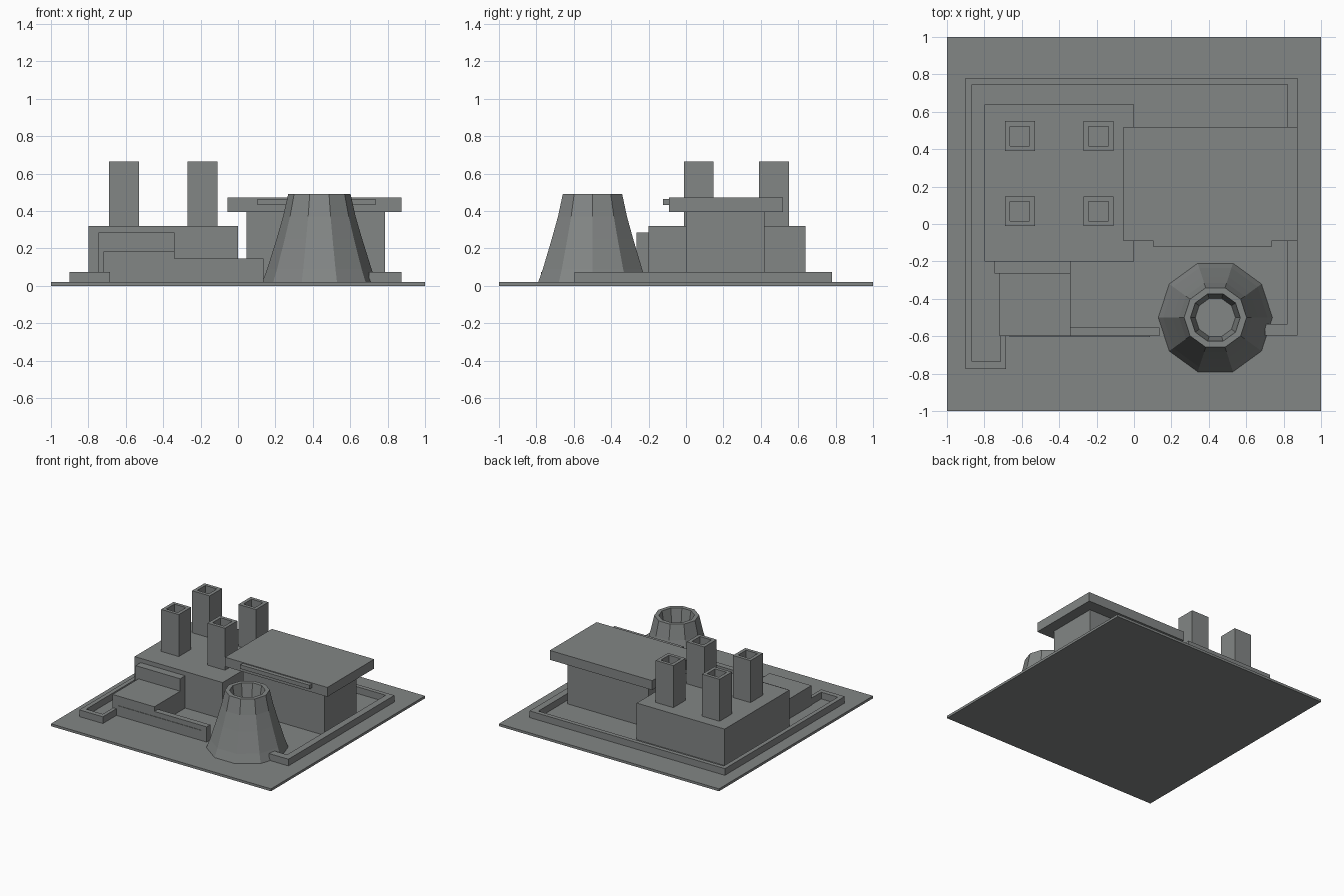
import bpy, bmesh, math

if "Cube" in bpy.data.objects:
    bpy.data.objects.remove(bpy.data.objects["Cube"])

grey = bpy.data.materials.new("concrete_grey")
grey.diffuse_color = (0.225, 0.238, 0.235, 1.0)
grey.use_nodes = True
grey.node_tree.nodes["Principled BSDF"].inputs["Base Color"].default_value = grey.diffuse_color


def finish(name, bm):
    bmesh.ops.recalc_face_normals(bm, faces=bm.faces[:])
    mesh = bpy.data.meshes.new(name)
    bm.to_mesh(mesh)
    bm.free()
    mesh.materials.append(grey)
    obj = bpy.data.objects.new(name, mesh)
    bpy.context.collection.objects.link(obj)
    return obj


def prism(name, outline, z0, z1):
    """Extrude a flat outline from z0 up to z1."""
    bm = bmesh.new()
    face = bm.faces.new([bm.verts.new((x, y, z0)) for x, y in outline])
    top = bmesh.ops.extrude_face_region(bm, geom=[face], use_keep_orig=True)
    verts = [v for v in top["geom"] if isinstance(v, bmesh.types.BMVert)]
    bmesh.ops.translate(bm, verts=verts, vec=(0, 0, z1 - z0))
    return finish(name, bm)


def box(name, x0, x1, y0, y1, z0, z1):
    return prism(name, [(x0, y0), (x1, y0), (x1, y1), (x0, y1)], z0, z1)


def lathe(name, profile, sides, cx, cy, turn=0.0):
    """Faceted solid of revolution, capped at both profile ends."""
    bm = bmesh.new()
    rings = []
    for r, z in profile:
        angles = [turn + math.tau * i / sides for i in range(sides)]
        rings.append([bm.verts.new((cx + r * math.cos(a), cy + r * math.sin(a), z))
                      for a in angles])
    for a, b in zip(rings, rings[1:]):
        for i in range(sides):
            j = (i + 1) % sides
            bm.faces.new((a[i], a[j], b[j], b[i]))
    bm.faces.new(rings[0])
    bm.faces.new(rings[-1])
    return finish(name, bm)


G = 0.02  # top of the ground slab

# Ground slab
box("ground_slab", -1, 1, -1, 1, 0, G)

# Perimeter wall, open at the front
prism("perimeter_wall", [
    (0.70, -0.595), (0.875, -0.595), (0.875, 0.78), (-0.90, 0.78),
    (-0.90, -0.775), (-0.685, -0.775), (-0.685, -0.595), (-0.715, -0.595),
    (-0.715, -0.735), (-0.865, -0.735), (-0.865, 0.745), (0.82, 0.745),
    (0.82, -0.535), (0.70, -0.535)], G, 0.075)

# Main hall with its front annex
box("main_hall", -0.80, 0, -0.20, 0.64, G, 0.32)
box("annex_back", -0.745, -0.34, -0.265, -0.20, G, 0.285)
box("annex_front", -0.72, -0.34, -0.60, -0.265, G, 0.183)

# Low front wall with a thin plate
box("front_wall", -0.34, 0.135, -0.60, -0.553, G, 0.145)
box("front_wall_plate", -0.665, 0.085, -0.604, -0.60, 0.05, 0.105)

# Side building with overhanging roof and front bar
box("side_building", 0.045, 0.785, 0.0, 0.42, G, 0.395)
box("side_roof", -0.055, 0.875, -0.09, 0.518, 0.395, 0.472)
box("roof_front_bar", 0.105, 0.735, -0.122, -0.09, 0.432, 0.465)

# Four hollow square chimneys on the hall
H, W = 0.08 * math.sqrt(2), 0.0525 * math.sqrt(2)
for x in (-0.61, -0.19):
    for y in (0.47, 0.068):
        lathe("chimney", [(H, 0.32), (H, 0.665), (W, 0.665), (W, 0.36)],
              4, x, y, math.pi / 4)

# Ten-sided cooling tower with a tapering mouth
lathe("cooling_tower", [
    (0.305, G), (0.279, 0.09), (0.229, 0.25), (0.194, 0.37), (0.167, 0.49),
    (0.133, 0.49), (0.107, 0.33)], 10, 0.435, -0.50)
